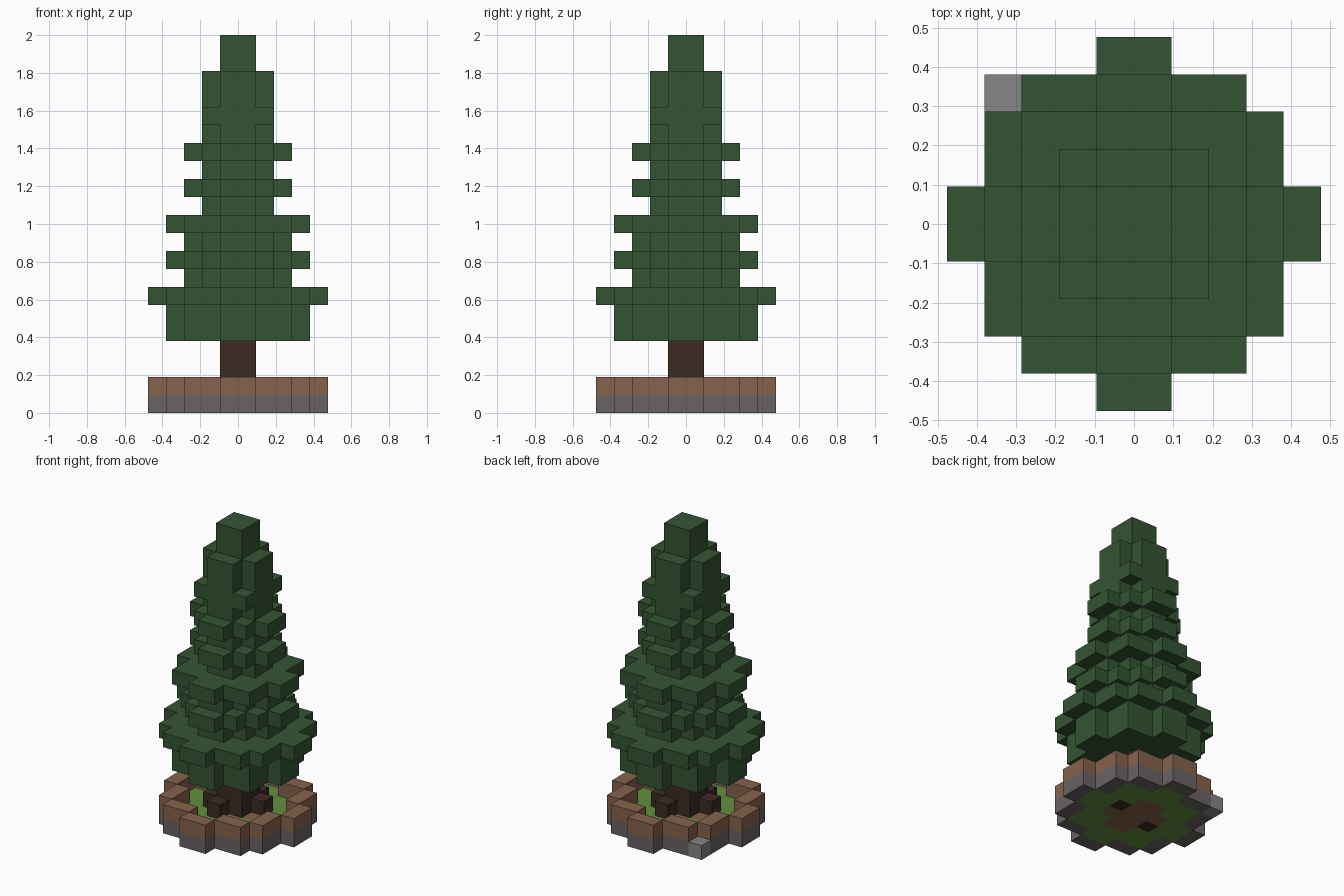
import bpy
import bmesh
from mathutils import Vector

cube = bpy.data.objects.get("Cube")
if cube:
    bpy.data.objects.remove(cube, do_unlink=True)

UNIT = 2 / 21  # edge of one block


def material(name, rgb):
    """Flat material from an sRGB colour given in 0-255."""
    lin = [((c / 255 + 0.055) / 1.055) ** 2.4 for c in rgb]
    mat = bpy.data.materials.new(name)
    mat.use_nodes = True
    mat.diffuse_color = (*lin, 1)
    bsdf = mat.node_tree.nodes["Principled BSDF"]
    bsdf.inputs["Base Color"].default_value = (*lin, 1)
    bsdf.inputs["Roughness"].default_value = 0.9
    return mat


def disc(rows):
    """Stepped round layer: half-width of each row, mirrored to all quadrants."""
    cells = set()
    for j, half in enumerate(rows):
        for i in range(half):
            cells |= {(x, y) for x in (i, -1 - i) for y in (j, -1 - j)}
    return cells


def rim(cells):
    """Cells of a layer that touch its outside."""
    steps = ((1, 0), (-1, 0), (0, 1), (0, -1))
    return {(x, y) for x, y in cells
            if any((x + a, y + b) not in cells for a, b in steps)}


def lift(cells, *levels):
    return {(x, y, z) for x, y in cells for z in levels}


def build(name, cells, mat, solid):
    """Mesh of the block faces not covered by another block."""
    bm = bmesh.new()
    verts = {}
    for cell in sorted(cells):
        for axis in range(3):
            for side in (0, 1):
                near = list(cell)
                near[axis] += 2 * side - 1
                if tuple(near) in solid:
                    continue
                u, v = (axis + 1) % 3, (axis + 2) % 3
                loop = []
                for a, b in ((0, 0), (1, 0), (1, 1), (0, 1)):
                    p = list(cell)
                    p[axis] += side
                    p[u] += a
                    p[v] += b
                    key = tuple(p)
                    if key not in verts:
                        verts[key] = bm.verts.new(Vector(key) * UNIT)
                    loop.append(verts[key])
                bm.faces.new(loop if side else loop[::-1])
    mesh = bpy.data.meshes.new(name)
    bm.to_mesh(mesh)
    bm.free()
    mesh.materials.append(mat)
    obj = bpy.data.objects.new(name, mesh)
    bpy.context.collection.objects.link(obj)


green = material("needle green", (52, 84, 52))
bark = material("dark bark", (59, 43, 34))
soil = material("soil brown", (134, 99, 76))
stone = material("warm stone", (106, 98, 100))
pebble = material("pale stone", (134, 134, 134))
grass = material("grass green", (97, 143, 62))

# Round planter and the ground inside it
wide = disc([5, 4, 4, 3, 1])
edge = rim(wide)
roots = {(1, 0), (-2, -1)}
side_roots = {(0, 1), (-1, -2)}
patch = disc([2, 1]) - roots
lawn = wide - edge - patch - roots

# Foliage tiers: level -> half-widths of the rows
broad, star, small, slim = [4, 3, 3, 1], [4, 3, 2, 1], [3, 2, 1], [2, 1]
tiers = [broad, broad, [5, 4, 4, 3, 1], small, star, small, broad, slim,
         small, slim, small, slim, [2, 2], slim, slim, [1], [1]]
foliage = set()
for level, rows in enumerate(tiers, start=4):
    foliage |= lift(disc(rows), level)

parts = {
    "planter_base": (lift(edge, 0), stone),
    "planter_rim": (lift(edge, 1), soil),
    "corner_stone": ({(-4, 3, 0)}, pebble),
    "lawn": (lift(lawn, 0), grass),
    "soil_patch": (lift(patch, 0), soil),
    "trunk": (lift(disc([1]), 1, 2, 3), bark),
    "roots": (lift(roots, 0, 1) | lift(side_roots, 1), bark),
    "foliage": (foliage, green),
}
solid = set().union(*(cells for cells, _ in parts.values()))
for name, (cells, mat) in parts.items():
    build(name, cells, mat, solid)
